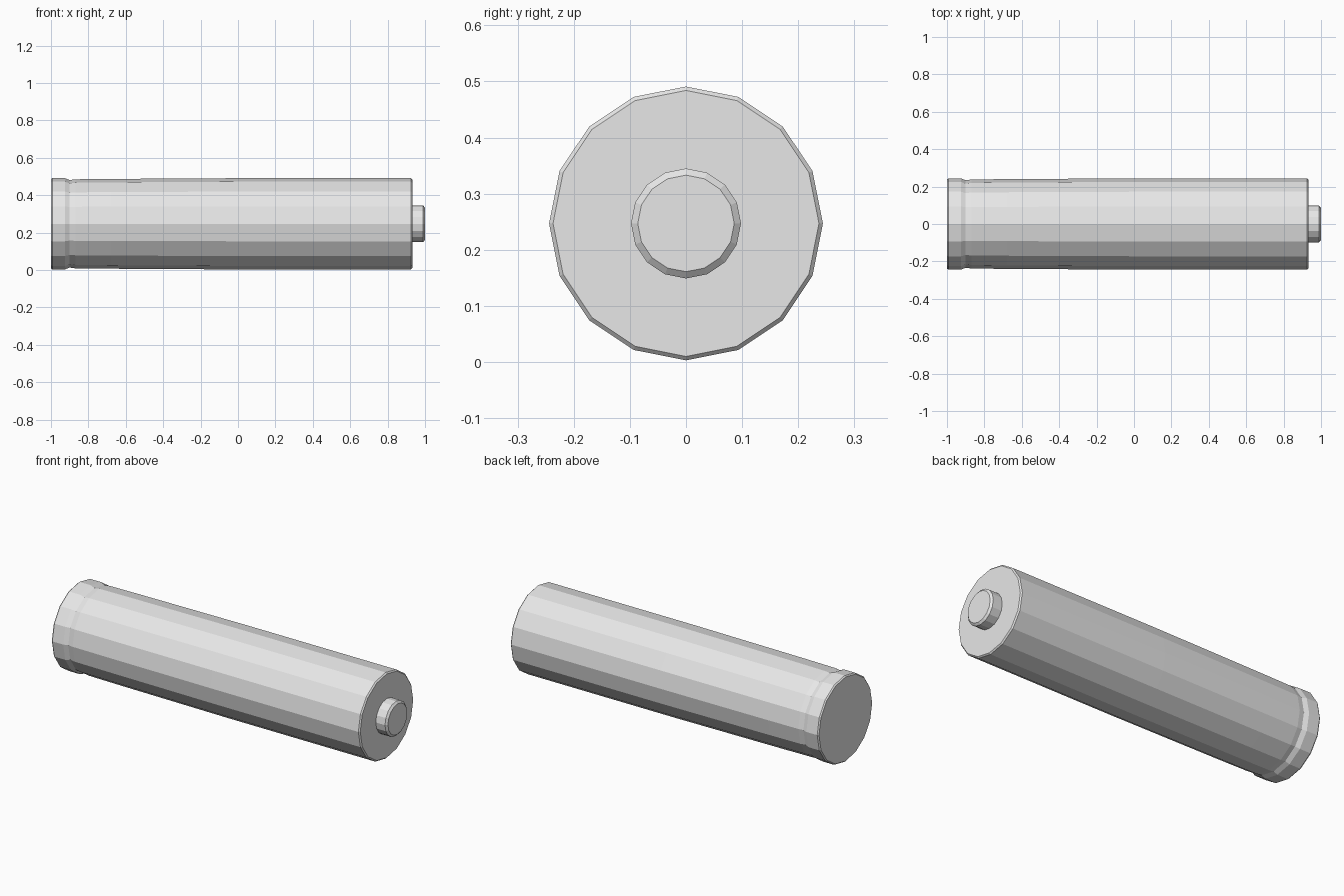
import bpy, bmesh, math

if "Cube" in bpy.data.objects:
    bpy.data.objects.remove(bpy.data.objects["Cube"])

SIDES = 16
CENTRE_Z = 0.247

grey = bpy.data.materials.new("light_grey")
grey.diffuse_color = (0.8, 0.8, 0.8, 1)
grey.use_nodes = True
grey.node_tree.nodes["Principled BSDF"].inputs["Base Color"].default_value = grey.diffuse_color


def lathe(name, profile):
    """Faceted solid turned about the x axis from (x, radius) points."""
    bm = bmesh.new()
    rings = []
    for x, r in profile:
        rings.append([bm.verts.new((x,
                                    r * math.sin(2 * math.pi * i / SIDES),
                                    CENTRE_Z + r * math.cos(2 * math.pi * i / SIDES)))
                      for i in range(SIDES)])
    for a, b in zip(rings, rings[1:]):
        for i in range(SIDES):
            j = (i + 1) % SIDES
            bm.faces.new((a[i], a[j], b[j], b[i]))
    bm.faces.new(rings[0])
    bm.faces.new(rings[-1])
    bmesh.ops.recalc_face_normals(bm, faces=bm.faces)
    mesh = bpy.data.meshes.new(name)
    bm.to_mesh(mesh)
    bm.free()
    mesh.materials.append(grey)
    obj = bpy.data.objects.new(name, mesh)
    bpy.context.collection.objects.link(obj)
    return obj


# Casing: flat rear end, raised rear rim, crimped groove, long barrel
lathe("battery_casing", [
    (-1.0, 0.238), (-0.993, 0.244), (-0.925, 0.244), (-0.9, 0.234),
    (-0.87, 0.238), (-0.68, 0.240), (0.0, 0.244), (0.925, 0.244), (0.932, 0.237),
])

# Raised contact at the front end
lathe("contact_button", [
    (0.925, 0.098), (0.99, 0.098), (1.0, 0.086),
])
